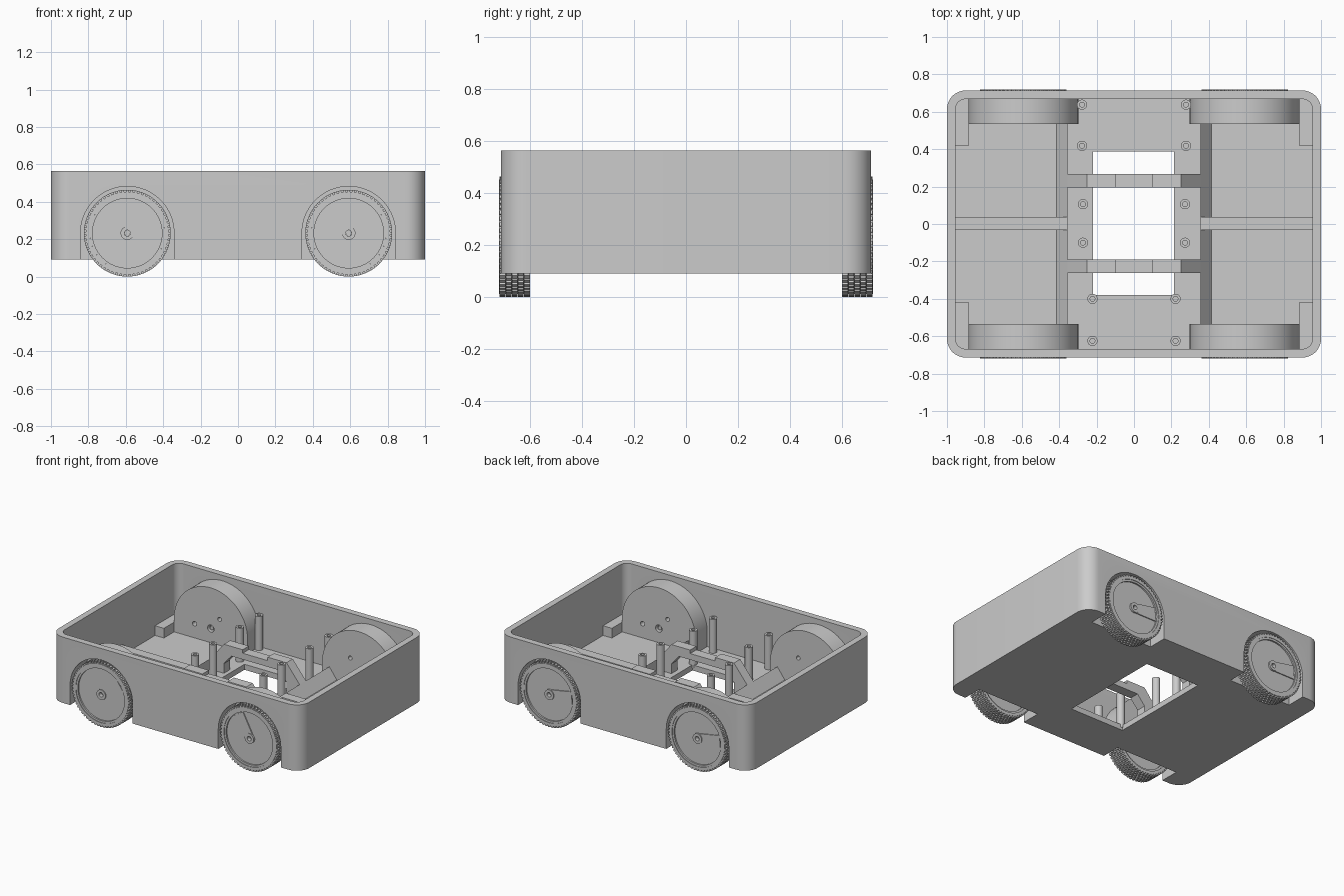
import bpy, bmesh, math
from math import sin, cos, pi, radians
from mathutils import Matrix

if "Cube" in bpy.data.objects:
    bpy.data.objects.remove(bpy.data.objects["Cube"])


def finish(name, bm):
    bmesh.ops.recalc_face_normals(bm, faces=bm.faces)
    me = bpy.data.meshes.new(name)
    bm.to_mesh(me)
    bm.free()
    ob = bpy.data.objects.new(name, me)
    bpy.context.collection.objects.link(ob)
    return ob


def prism(name, pts, lo, hi, axis='z'):
    """Extrude a 2D outline: (x, y) along z, or (x, z) along y."""
    bm = bmesh.new()
    put = (lambda p, h: (p[0], p[1], h)) if axis == 'z' else (lambda p, h: (p[0], h, p[1]))
    a = [bm.verts.new(put(p, lo)) for p in pts]
    b = [bm.verts.new(put(p, hi)) for p in pts]
    bm.faces.new(a)
    bm.faces.new(b[::-1])
    n = len(pts)
    for i in range(n):
        bm.faces.new((a[i], a[(i + 1) % n], b[(i + 1) % n], b[i]))
    return finish(name, bm)


def box(name, x0, x1, y0, y1, z0, z1):
    return prism(name, [(x0, y0), (x1, y0), (x1, y1), (x0, y1)], z0, z1)


def lathe(name, profile, centre, axis='z', seg=64):
    """Revolve a closed (radius, height) section."""
    bm = bmesh.new()
    rings = []
    for i in range(seg):
        a = 2 * pi * i / seg
        ring = []
        for r, h in profile:
            u, v = r * cos(a), r * sin(a)
            co = (u, v, h) if axis == 'z' else (u, h, v)
            ring.append(bm.verts.new([p + q for p, q in zip(co, centre)]))
        rings.append(ring)
    n = len(profile)
    for i in range(seg):
        p, q = rings[i], rings[(i + 1) % seg]
        for j in range(n):
            k = (j + 1) % n
            bm.faces.new((p[j], p[k], q[k], q[j]))
    return finish(name, bm)


def circle(cx, cz, r, n=32):
    return [(cx + r * cos(2 * pi * i / n), cz + r * sin(2 * pi * i / n)) for i in range(n)]


def rounded(hx, hy, r, n=10):
    pts = []
    for q, (sx, sy) in enumerate([(1, 1), (-1, 1), (-1, -1), (1, -1)]):
        for i in range(n + 1):
            a = (q + i / n) * pi / 2
            pts.append((sx * (hx - r) + r * cos(a), sy * (hy - r) + r * sin(a)))
    return pts


def arch(cx, cz, r, bottom, n=40):
    top = [(cx + r * cos(pi * i / n), cz + r * sin(pi * i / n)) for i in range(n + 1)]
    return top + [(cx - r, bottom), (cx + r, bottom)]


def cut(ob, cutter):
    cutter.hide_render = True
    m = ob.modifiers.new('cut', 'BOOLEAN')
    m.operation, m.solver, m.object = 'DIFFERENCE', 'EXACT', cutter
    bpy.context.view_layer.objects.active = ob
    bpy.ops.object.modifier_apply(modifier=m.name)
    bpy.data.objects.remove(cutter)


WX, WZ, FLOOR = 0.592, 0.232, 0.13
CORNERS = [(sx, sy) for sx in (-1, 1) for sy in (-1, 1)]

# Open tray with rounded corners and a floor window
body = prism('chassis_tray', rounded(1.0, 0.714, 0.1), 0.09, 0.565)
cut(body, prism('cutter', rounded(0.955, 0.668, 0.055), FLOOR, 0.8))
cut(body, box('cutter', -0.22, 0.215, -0.38, 0.388, 0, 0.3))


def well_cutter(sx, sy):
    lo, hi = sorted((sy * 0.575, sy * 0.8))
    return prism('cutter', arch(sx * WX, WZ, 0.25, 0.0), lo, hi, 'y')


# Wheel housings, hollow towards the outside
for sx, sy in CORNERS:
    cut(body, well_cutter(sx, sy))
    lo, hi = sorted((sy * 0.535, sy * 0.69))
    h = prism('wheel_housing', arch(sx * WX, WZ, 0.294, 0.1), lo, hi, 'y')
    cut(h, well_cutter(sx, sy))
    for dx, dz, r in ((0, 0, 0.026), (0.13, 0, 0.017), (-0.07, 0.085, 0.015)):
        lo, hi = sorted((sy * 0.5, sy * 0.59))
        cut(h, prism('cutter', circle(sx * (WX + dx), WZ + dz, r, 20), lo, hi, 'y'))

    # Low block in each corner
    x0, x1 = sorted((sx * 0.885, sx * 0.965))
    y0, y1 = sorted((sy * 0.418, sy * 0.68))
    box('corner_block', x0, x1, y0, y1, 0.11, 0.2)

    # Sloped retaining ramp
    lo, hi = sorted((sy * 0.033, sy * 0.55))
    prism('bay_ramp', [(sx * 0.355, 0.11), (sx * 0.355, 0.21), (sx * 0.415, FLOOR),
                       (sx * 0.415, 0.11)], lo, hi, 'y')

# Rib dividing the end bays
for s in (-1, 1):
    x0, x1 = sorted((s * 0.355, s * 0.97))
    box('bay_divider', x0, x1, -0.032, 0.037, 0.11, 0.21)

# Two bridges over the floor window
half = [(0.1, 0.315), (0.1, 0.34), (0.25, 0.34), (0.355, 0.21), (0.355, 0.11),
        (0.25, 0.11), (0.25, 0.2), (0.19, 0.27)]
outline = half + [(-x, z) for x, z in reversed(half)]
for y in (0.232, -0.226):
    prism('cross_bridge', outline, y - 0.036, y + 0.036, 'y')

# Standoff posts with screw holes
for x, y in ((0.278, 0.638), (0.278, 0.418), (0.273, 0.106), (0.273, -0.1),
             (0.222, -0.4), (0.222, -0.625)):
    for s in (-1, 1):
        lathe('standoff', [(0.027, 0.11), (0.027, 0.375), (0.013, 0.375), (0.013, 0.11)],
              (s * x, y, 0), seg=24)


def wheel(sx, sy, angle):
    cx, cy = sx * WX, sy * 0.66
    c = (cx, cy, WZ)

    def prof(pts):
        return [(r, sy * h) for r, h in pts]

    # Tyre carcass
    lathe('tyre', prof([(0.2, -0.058), (0.221, -0.058), (0.221, 0.06), (0.2, 0.06)]), c, 'y', 72)
    # Staggered tread blocks
    bm = bmesh.new()
    n, rows = 60, 5
    for row in range(rows):
        for i in range(n):
            a = 2 * pi * (i + 0.5 * (row % 2)) / n
            m = (Matrix.Translation((cx, cy + (row - 2) * 0.0236, WZ)) @ Matrix.Rotation(a, 4, 'Y')
                 @ Matrix.Translation((0.223, 0, 0)) @ Matrix.Diagonal((0.018, 0.0216, 0.014, 1)))
            bmesh.ops.create_cube(bm, size=1, matrix=m)
    finish('tyre_tread', bm)
    # Rim lip, recessed disc and bored hub
    lathe('wheel_rim', prof([(0.186, -0.05), (0.186, 0.056), (0.2, 0.056), (0.2, -0.05)]), c, 'y')
    lathe('wheel_disc', prof([(0.016, -0.03), (0.016, 0.045), (0.188, 0.045), (0.188, -0.03)]), c, 'y')
    lathe('wheel_hub', prof([(0.016, 0.0), (0.016, 0.058), (0.036, 0.058), (0.036, 0.0)]), c, 'y', 32)
    # Single raised spoke
    t = radians(angle)
    pts = [(0.0, -0.034), (0.178, -0.05), (0.178, 0.05), (0.0, 0.034)]
    pts = [(cx + u * cos(t) - v * sin(t), WZ + u * sin(t) + v * cos(t)) for u, v in pts]
    lo, hi = sorted((cy + sy * 0.03, cy + sy * 0.052))
    spoke = prism('wheel_spoke', pts, lo, hi, 'y')
    cut(spoke, prism('cutter', circle(cx, WZ, 0.03), lo - 0.1, hi + 0.1, 'y'))
    # Axle back into the housing
    lo, hi = sorted((sy * 0.545, sy * 0.69))
    prism('axle', circle(cx, WZ, 0.0155, 20), lo, hi, 'y')


for sx, sy, ang in ((-1, -1, 35), (1, -1, 123), (-1, 1, 175), (1, 1, 175)):
    wheel(sx, sy, ang)

# Smooth curved walls, keep edges crisp
for ob in bpy.data.objects:
    ob.select_set(True)
bpy.context.view_layer.objects.active = body
bpy.ops.object.shade_smooth_by_angle(angle=radians(30))
